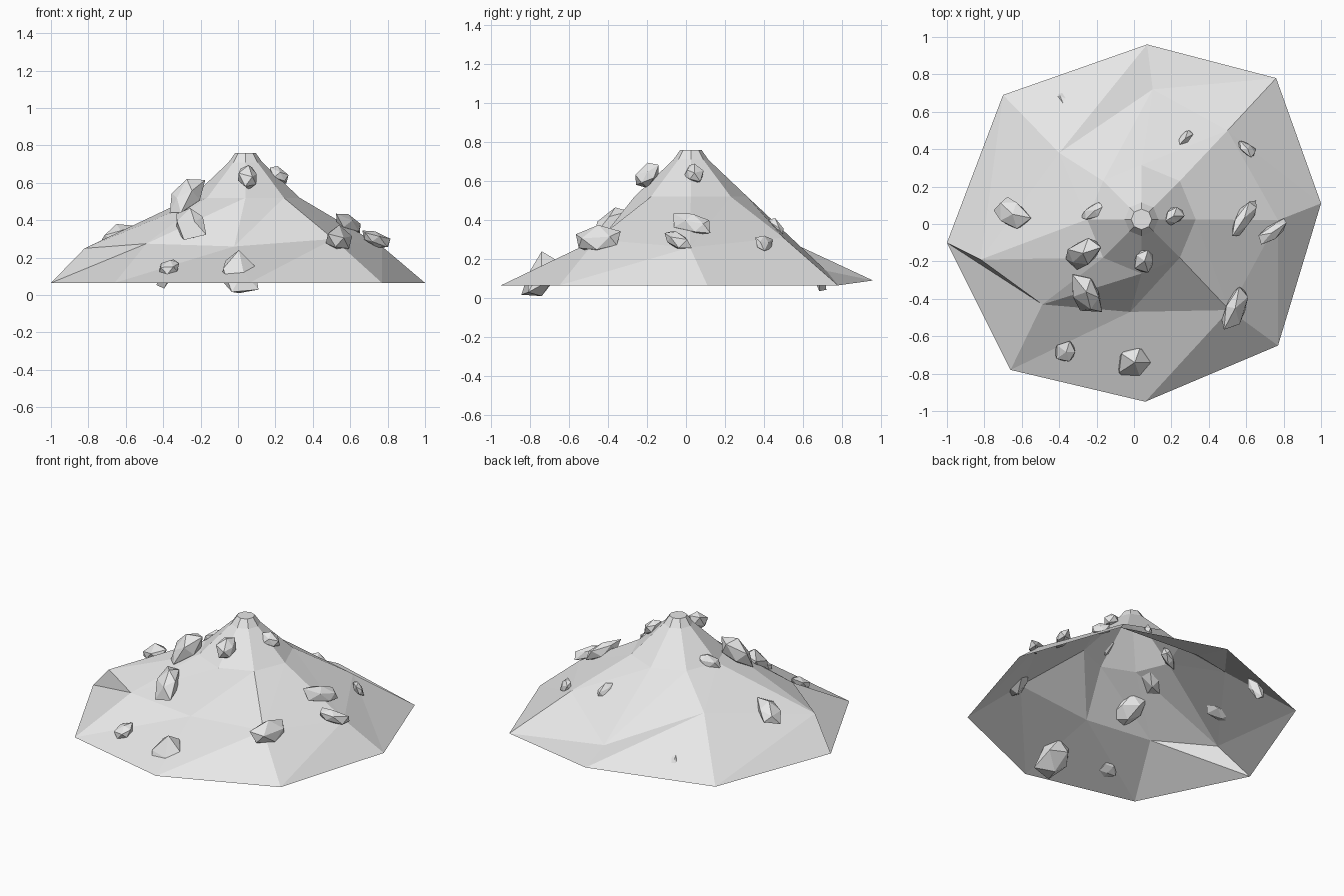
import bpy
import bmesh
import math
import random
from mathutils import Vector

random.seed(7)

default_cube = bpy.data.objects.get("Cube")
if default_cube:
    bpy.data.objects.remove(default_cube, do_unlink=True)

# One plain stone colour
stone = bpy.data.materials.new("stone_grey")
stone.use_nodes = True
grey = (0.8, 0.8, 0.8, 1.0)
stone.diffuse_color = grey
stone.node_tree.nodes["Principled BSDF"].inputs["Base Color"].default_value = grey


def finish(bm, name):
    """Turn a bmesh into a flat shaded object."""
    mesh = bpy.data.meshes.new(name)
    bm.to_mesh(mesh)
    bm.free()
    mesh.materials.append(stone)
    obj = bpy.data.objects.new(name, mesh)
    bpy.context.collection.objects.link(obj)
    return obj


def regular_ring(radius, z):
    """Eight points around the peak axis, clockwise from the back."""
    points = []
    for i in range(8):
        angle = math.pi / 2 - i * math.pi / 4
        points.append((0.04 + radius * math.cos(angle),
                       0.025 + radius * math.sin(angle), z))
    return points


# Mountain shell: four rings and a flat cap, open underneath
foot = [(0.07, 0.96, 0.09), (0.76, 0.78, 0.065), (1, 0.11, 0.065), (0.77, -0.65, 0.065),
        (0.06, -0.95, 0.065), (-0.66, -0.78, 0.065), (-1, -0.1, 0.065), (-0.7, 0.69, 0.065)]
shoulder = [(0.1, 0.72, 0.14), (0.5, 0.5, 0.31), (0.77, 0.02, 0.26), (0.51, -0.46, 0.3),
            (-0.02, -0.47, 0.26), (-0.49, -0.43, 0.275), (-0.82, -0.19, 0.25), (-0.4, 0.38, 0.36)]
outlines = [foot, shoulder, regular_ring(0.29, 0.52),
            regular_ring(0.09, 0.71), regular_ring(0.055, 0.76)]

bm = bmesh.new()
rings = [[bm.verts.new(p) for p in outline] for outline in outlines]
for low, high in zip(rings, rings[1:]):
    for i in range(8):
        j = (i + 1) % 8
        bm.faces.new((low[j], low[i], high[i]))
        bm.faces.new((low[j], high[i], high[j]))
bm.faces.new(list(reversed(rings[-1])))
finish(bm, "mountain")


def boulder(name, centre, size, skew):
    """Jagged stone leaning down the slope, fitted to a given size."""
    bm = bmesh.new()
    bmesh.ops.create_icosphere(bm, subdivisions=1, radius=1)
    outward = Vector((centre[0], centre[1], 0)).normalized()
    for v in bm.verts:
        v.co *= random.uniform(0.7, 1.15)
        v.co.y += skew * v.co.x
        v.co.z -= 0.5 * v.co.dot(outward)
    for axis in range(3):
        values = [v.co[axis] for v in bm.verts]
        low, high = min(values), max(values)
        for v in bm.verts:
            t = (v.co[axis] - low) / (high - low) - 0.5
            v.co[axis] = centre[axis] + t * size[axis]
    bmesh.ops.recalc_face_normals(bm, faces=bm.faces)
    finish(bm, name)


# Boulders: name, centre, size, sideways skew
boulders = [
    ("left_slope", (0.59, 0.03, 0.38), (0.13, 0.19, 0.11), 1),
    ("left_lower", (0.74, -0.04, 0.3), (0.15, 0.14, 0.09), 1),
    ("left_back", (0.6, 0.4, 0.28), (0.1, 0.09, 0.08), -0.7),
    ("left_front", (0.54, -0.45, 0.3), (0.14, 0.23, 0.15), 0.6),
    ("left_peak", (0.22, 0.04, 0.64), (0.1, 0.1, 0.1), 0),
    ("front_peak", (0.05, -0.2, 0.63), (0.1, 0.12, 0.13), 0),
    ("front_foot", (0.01, -0.75, 0.125), (0.2, 0.19, 0.23), 0),
    ("front_right_foot", (-0.37, -0.68, 0.15), (0.11, 0.11, 0.08), 0),
    ("front_right_slope", (-0.25, -0.37, 0.38), (0.16, 0.2, 0.17), -0.4),
    ("right_peak", (-0.27, -0.16, 0.53), (0.19, 0.17, 0.18), 0.4),
    ("right_upper", (-0.22, 0.07, 0.53), (0.13, 0.09, 0.1), 0.7),
    ("right_slope", (-0.65, 0.06, 0.32), (0.2, 0.17, 0.12), -0.2),
    ("back_right_foot", (-0.39, 0.68, 0.11), (0.09, 0.08, 0.15), -0.6),
    ("back_left_slope", (0.27, 0.46, 0.36), (0.09, 0.08, 0.1), 0.6),
]
for place, centre, size, skew in boulders:
    boulder(place + "_boulder", centre, size, skew)
